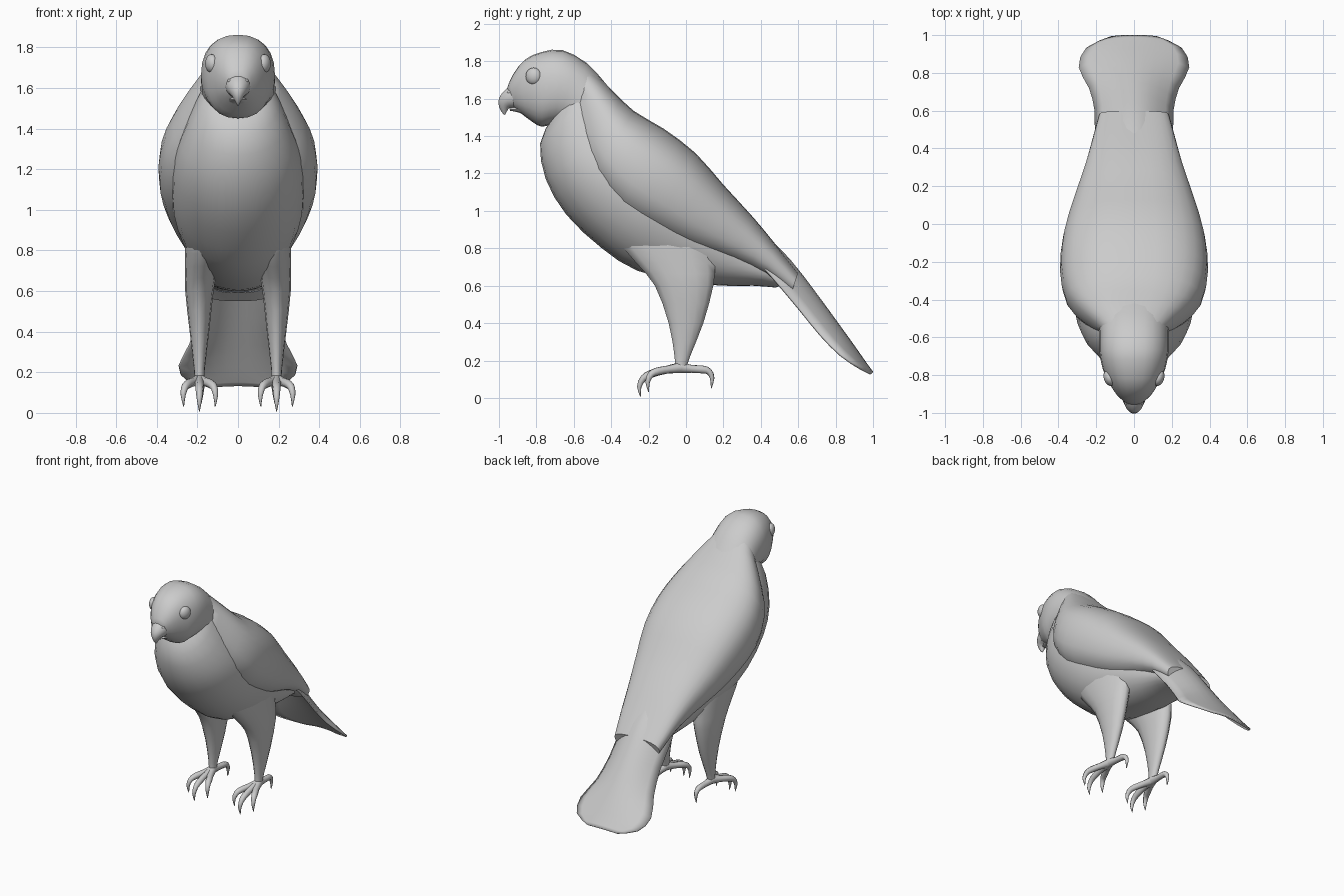
import bpy, bmesh, math
from mathutils import Vector, Matrix

cube = bpy.data.objects.get("Cube")
if cube:
    bpy.data.objects.remove(cube)

grey = bpy.data.materials.new("plain grey")
grey.use_nodes = True
TONE = (0.6, 0.6, 0.6, 1)
grey.diffuse_color = TONE
grey.node_tree.nodes["Principled BSDF"].inputs["Base Color"].default_value = TONE


def finish(name, bm, mirrored=False):
    bmesh.ops.recalc_face_normals(bm, faces=bm.faces[:])
    mesh = bpy.data.meshes.new(name)
    bm.to_mesh(mesh)
    bm.free()
    mesh.materials.append(grey)
    obj = bpy.data.objects.new(name, mesh)
    bpy.context.collection.objects.link(obj)
    if mirrored:
        obj.modifiers.new("mirror", 'MIRROR').use_mirror_merge = False
    bpy.ops.object.select_all(action='DESELECT')
    obj.select_set(True)
    bpy.context.view_layer.objects.active = obj
    bpy.ops.object.shade_smooth_by_angle(angle=math.radians(50))
    return obj


def smooth_rows(rows, steps=2):
    """Resample rows of numbers along a smooth spline."""
    pts = [Vector(r) for r in rows]
    out = []
    for i in range(len(pts) - 1):
        p0, p1, p2 = pts[max(i - 1, 0)], pts[i], pts[i + 1]
        p3 = pts[min(i + 2, len(pts) - 1)]
        for s in range(steps):
            t = s / steps
            out.append(p1 + (p2 - p0) * (t / 2)
                       + (p0 * 2 - p1 * 5 + p2 * 4 - p3) * (t * t / 2)
                       + (p1 * 3 - p0 - p2 * 3 + p3) * (t ** 3 / 2))
    return out + [pts[-1]]


def skin(bm, rings, sides, power=1.0):
    """Skin rings given as (centre, half axis, half axis) and cap the ends.
    A power below one makes the section squarer."""
    def fuller(v):
        return math.copysign(abs(v) ** power, v)
    loops = []
    for c, a, b in rings:
        loops.append([bm.verts.new(c + a * fuller(math.cos(k * math.tau / sides))
                                   + b * fuller(math.sin(k * math.tau / sides)))
                      for k in range(sides)])
    for l, m in zip(loops, loops[1:]):
        for k in range(sides):
            n = (k + 1) % sides
            bm.faces.new((l[k], l[n], m[n], m[k]))
    bm.faces.new(loops[0])
    bm.faces.new(loops[-1])


def loft(name, rows, sides, power=1.0):
    """Rows: upper y, z, lower y, z, half width."""
    rings = []
    for ty, tz, by, bz, w in smooth_rows(rows):
        top, low = Vector((0, ty, tz)), Vector((0, by, bz))
        rings.append(((top + low) / 2, Vector((w, 0, 0)), (top - low) / 2))
    bm = bmesh.new()
    skin(bm, rings, sides, power)
    return finish(name, bm)


def tube(bm, rows, sides=8):
    """Tapered tube through rows of x, y, z, radius."""
    rows = smooth_rows(rows)
    pts = [r.to_3d() for r in rows]
    rings = []
    for i, p in enumerate(pts):
        t = pts[min(i + 1, len(pts) - 1)] - pts[max(i - 1, 0)]
        a = t.cross(Vector((0.9, 0.1, 0.3))).normalized()
        b = t.cross(a).normalized()
        rings.append((p, a * rows[i][3], b * rows[i][3]))
    skin(bm, rings, sides)


# Breast and belly, from throat to the root of the tail
loft("body", [
    (-.54, 1.74, -.72, 1.49, .14), (-.45, 1.68, -.78, 1.36, .20),
    (-.30, 1.50, -.75, 1.17, .285), (-.14, 1.40, -.64, .98, .325),
    (.03, 1.26, -.45, .80, .325), (.18, 1.10, -.26, .68, .28),
    (.32, .95, 0, .62, .23), (.44, .82, .20, .60, .19),
    (.53, .72, .36, .60, .16), (.60, .64, .48, .59, .12)], 24)

# Back and folded wings as one smooth mantle
loft("wings_and_back", [
    (-.52, 1.77, -.62, 1.50, .165), (-.41, 1.66, -.58, 1.32, .27),
    (-.28, 1.535, -.51, 1.15, .36), (-.12, 1.44, -.37, .98, .392),
    (.05, 1.31, -.18, .87, .375), (.20, 1.14, .02, .785, .325),
    (.36, .965, .24, .72, .262), (.48, .82, .42, .65, .22),
    (.60, .67, .56, .55, .185)], 28, .8)

# Head with the cheek edge overlapping the breast
loft("head", [
    (-.955, 1.66, -.93, 1.56, .045), (-.925, 1.73, -.88, 1.52, .09),
    (-.86, 1.81, -.82, 1.475, .132), (-.77, 1.85, -.77, 1.45, .165),
    (-.66, 1.86, -.70, 1.465, .182), (-.53, 1.79, -.65, 1.45, .182),
    (-.42, 1.67, -.58, 1.40, .19), (-.32, 1.55, -.50, 1.35, .19)], 24, .86)

# Hooked bill
loft("upper_beak", [
    (-.89, 1.70, -.87, 1.54, .072), (-.96, 1.655, -.92, 1.55, .058),
    (-1.0, 1.605, -.945, 1.548, .038), (-1.0, 1.555, -.955, 1.535, .02),
    (-.977, 1.518, -.968, 1.512, .004)], 14)
loft("lower_beak", [
    (-.84, 1.57, -.83, 1.495, .07), (-.90, 1.56, -.89, 1.525, .046),
    (-.945, 1.55, -.94, 1.535, .02)], 12)

# Eyes and nostrils
for name, spot, size in (("eyes", (.13, -.815, 1.72), (.03, .044, .046)),
                         ("nostrils", (.043, -.945, 1.635), (.008, .012, .01))):
    bm = bmesh.new()
    bmesh.ops.create_uvsphere(
        bm, u_segments=16, v_segments=10, radius=1,
        matrix=Matrix.Translation(spot) @ Matrix.Rotation(-.35, 4, 'Z')
        @ Matrix.Diagonal((*size, 1)))
    finish(name, bm, True)

# Arched tail fan: rows of centre y, z, half width, edge drop
bm = bmesh.new()
grid = []
for y, z, w, drop in smooth_rows([
        (.38, .91, .15, .12), (.55, .74, .20, .13), (.69, .56, .205, .12),
        (.80, .41, .235, .11), (.89, .285, .29, .085), (.96, .185, .25, .04),
        (.997, .135, .12, .01)]):
    grid.append([bm.verts.new((w * u / 5, y - .75 * drop * (u / 5) ** 2,
                               z - .66 * drop * (u / 5) ** 2))
                 for u in range(-5, 6)])
for r, s in zip(grid, grid[1:]):
    for k in range(10):
        bm.faces.new((r[k], r[k + 1], s[k + 1], s[k]))
tail = finish("tail", bm)
shell = tail.modifiers.new("thickness", 'SOLIDIFY')
shell.thickness = .012
shell.offset = 0

# Feathered legs: rows of x, y, z, half width, half depth
bm = bmesh.new()
skin(bm, [(Vector((x, y, z)), Vector((rx, 0, 0)), Vector((0, ry, 0)))
          for x, y, z, rx, ry in smooth_rows([
              (.16, -.14, .98, .08, .22), (.165, -.11, .85, .095, .26),
              (.18, -.055, .72, .08, .215), (.19, -.01, .60, .07, .16),
              (.19, 0, .40, .048, .095), (.19, -.02, .22, .027, .042),
              (.19, -.03, .15, .024, .03)])], 14)
finish("legs", bm, True)

# Toes with curved claws: distance, height, radius along each direction
TOE = [(0, .162, .03), (.35, .15, .022), (.7, .13, .022), (.9, .105, .018),
       (1, .06, .012), (.97, .008, .002)]
bm = bmesh.new()
for dx, dy, lift in ((0, -.22, 0), (-.08, -.175, .025), (.08, -.175, .025),
                     (-.01, .17, .045)):
    tube(bm, [(.19 + dx * d, -.03 + dy * d, z + lift * d * d, r)
              for d, z, r in TOE])
finish("toes", bm, True)
